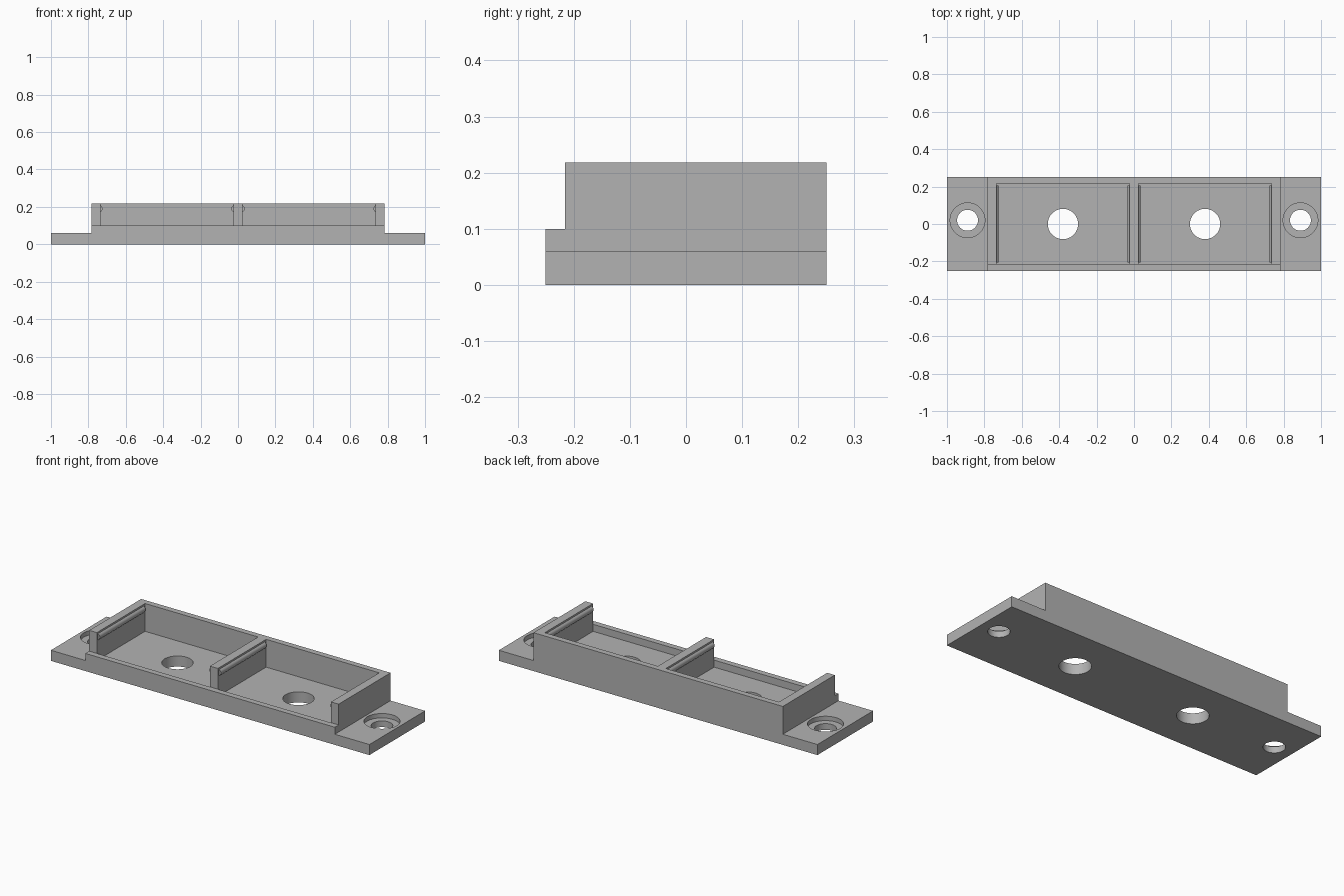
import bpy, bmesh, math

if "Cube" in bpy.data.objects:
    bpy.data.objects.remove(bpy.data.objects["Cube"], do_unlink=True)

grey = bpy.data.materials.new("plain_grey")
grey.use_nodes = True
COLOUR = (0.45, 0.45, 0.45, 1)
grey.diffuse_color = COLOUR
grey.node_tree.nodes["Principled BSDF"].inputs["Base Color"].default_value = COLOUR


def extrude_xz(name, points, y0, y1):
    """Solid made by sweeping an x-z outline along y."""
    bm = bmesh.new()
    face = bm.faces.new([bm.verts.new((x, y0, z)) for x, z in points])
    swept = bmesh.ops.extrude_face_region(bm, geom=[face])["geom"]
    verts = [v for v in swept if isinstance(v, bmesh.types.BMVert)]
    bmesh.ops.translate(bm, verts=verts, vec=(0, y1 - y0, 0))
    bmesh.ops.recalc_face_normals(bm, faces=bm.faces)
    mesh = bpy.data.meshes.new(name)
    bm.to_mesh(mesh)
    bm.free()
    mesh.materials.append(grey)
    obj = bpy.data.objects.new(name, mesh)
    bpy.context.collection.objects.link(obj)
    return obj


def box(name, x0, x1, y0, y1, z0, z1):
    return extrude_xz(name, [(x0, z0), (x1, z0), (x1, z1), (x0, z1)], y0, y1)


def cylinder(name, x, y, z0, z1, radius):
    bpy.ops.mesh.primitive_cylinder_add(vertices=64, radius=radius, depth=z1 - z0,
                                        location=(x, y, (z0 + z1) / 2))
    obj = bpy.context.object
    obj.name = name
    obj.data.materials.append(grey)
    return obj


def cut(target, cutter):
    cutter.hide_render = True
    mod = target.modifiers.new("cut", "BOOLEAN")
    mod.operation = "DIFFERENCE"
    mod.solver = "EXACT"
    mod.object = cutter
    bpy.ops.object.select_all(action="DESELECT")
    bpy.context.view_layer.objects.active = target
    target.select_set(True)
    bpy.ops.object.modifier_apply(modifier=mod.name)
    bpy.data.objects.remove(cutter, do_unlink=True)


PLATE, LIP, TOP = 0.06, 0.10, 0.218
BODY, WALL, DIVIDER = 0.783, 0.735, 0.025

# Body: mounting flanges with a raised block between them
half = [(1, 0), (1, PLATE), (BODY, PLATE), (BODY, TOP)]
outline = half + [(-x, z) for x, z in reversed(half)]
body = extrude_xz("holder_body", outline, -0.25, 0.25)

# Low front lip
cut(body, box("front_notch", -BODY - 0.01, BODY + 0.01, -0.3, -0.216, LIP, 0.3))

for side in (-1, 1):
    # Open pocket with a round hole in its floor
    x0, x1 = sorted((side * DIVIDER, side * WALL))
    cut(body, box("pocket_cutter", x0, x1, -0.2165, 0.2165, PLATE, 0.3))
    cut(body, cylinder("pocket_hole", side * 0.38, 0, -0.1, 0.2, 0.081))
    # Counterbored screw hole in the flange
    cut(body, cylinder("counterbore", side * 0.89, 0.02, 0.035, 0.2, 0.093))
    cut(body, cylinder("screw_hole", side * 0.89, 0.02, -0.1, 0.2, 0.056))

bpy.ops.object.shade_smooth_by_angle(angle=math.radians(30))

# Rounded snap ridges along both side walls of each pocket
RADIUS, INSET, STEPS = 0.02, 0.009, 8
spread = math.acos(INSET / RADIUS)
arc = [spread * (2 * i / STEPS - 1) for i in range(STEPS + 1)]
for side, label in ((-1, "right"), (1, "left")):
    for wall_x, facing, place in ((DIVIDER, 1, "inner"), (WALL, -1, "outer")):
        pts = [(side * (wall_x + facing * (RADIUS * math.cos(a) - INSET)),
                0.19 + RADIUS * math.sin(a)) for a in arc]
        ridge = extrude_xz(f"{label}_{place}_snap_ridge", pts, -0.205, 0.205)
        bpy.ops.object.select_all(action="DESELECT")
        bpy.context.view_layer.objects.active = ridge
        ridge.select_set(True)
        bpy.ops.object.shade_smooth_by_angle(angle=math.radians(30))
